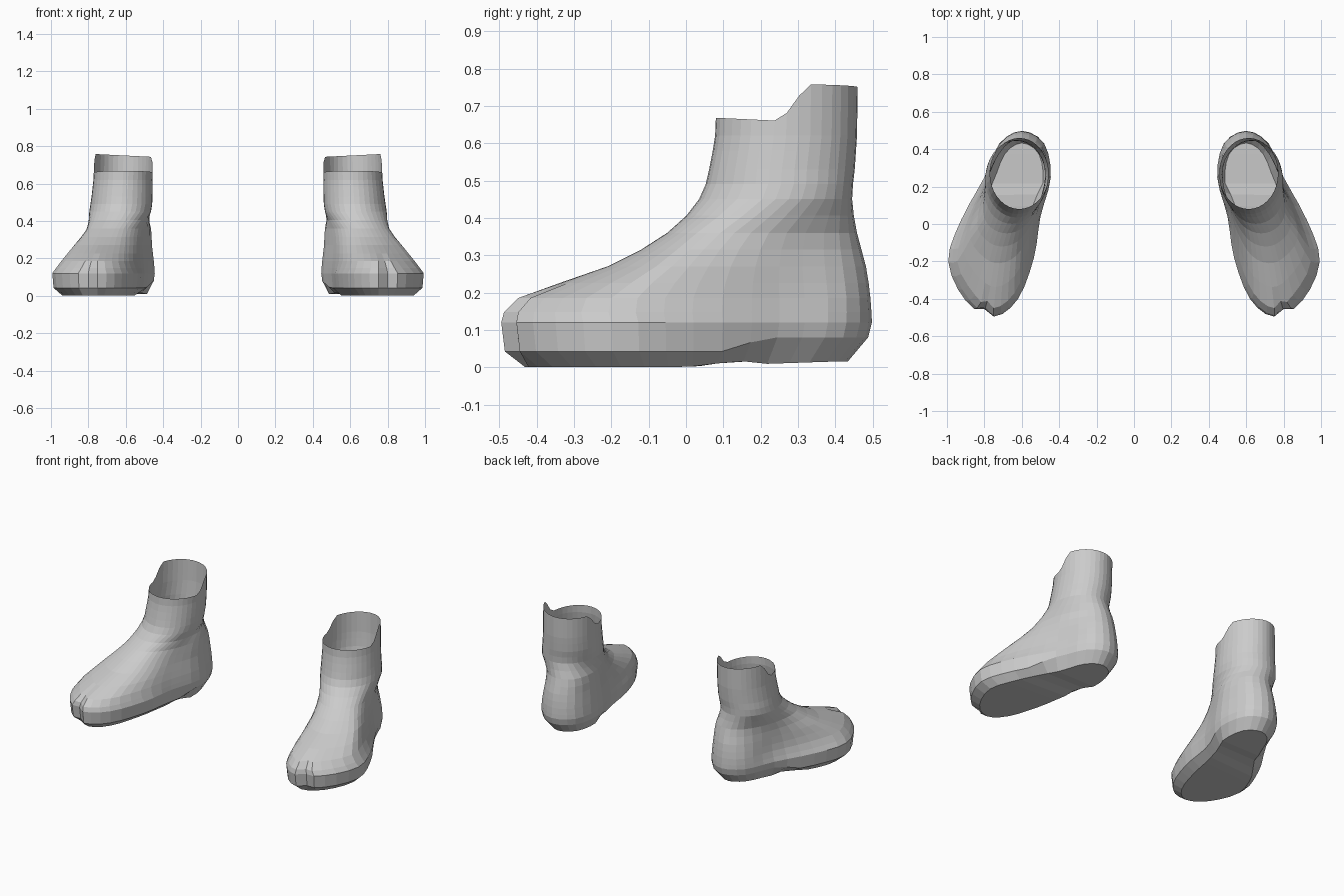
import bpy, bmesh, math
from mathutils import Vector

if "Cube" in bpy.data.objects:
    bpy.data.objects.remove(bpy.data.objects["Cube"])

SUB = 3            # samples between outline control points
N = 12 * SUB       # vertices per ring

leather = bpy.data.materials.new("light_grey")
leather.diffuse_color = (0.6, 0.6, 0.6, 1)
leather.use_nodes = True
leather.node_tree.nodes["Principled BSDF"].inputs["Base Color"].default_value = leather.diffuse_color

# Foot outlines at rising heights: toe, along the outer side, heel, back along the inner side
WELT = [(.75, -.495), (.90, -.41), (.993, -.2), (.925, .02), (.80, .25), (.72, .43),
        (.60, .498), (.48, .43), (.445, .25), (.50, .04), (.535, -.18), (.62, -.40)]
VAMP = [(.75, -.45), (.85, -.38), (.945, -.2), (.89, .02), (.785, .25), (.715, .43),
        (.60, .494), (.485, .43), (.45, .25), (.505, .05), (.56, -.18), (.64, -.37)]
INSTEP = [(.72, -.21), (.80, -.18), (.875, -.08), (.85, .06), (.78, .25), (.705, .42),
          (.60, .482), (.49, .42), (.46, .25), (.51, .08), (.56, -.06), (.63, -.17)]
ANKLE = [(.68, -.05), (.75, -.03), (.80, .03), (.805, .13), (.775, .27), (.695, .41),
         (.60, .458), (.50, .41), (.465, .27), (.50, .13), (.55, .03), (.61, -.03)]
# Shaft ovals: height, centre x, centre y, radius x, radius y
SHAFT = [(.45, .63, .24, .165, .205), (.53, .62, .257, .163, .195), (.62, .615, .268, .158, .19)]


def spline(p0, p1, p2, p3, t):
    return 0.5 * (2 * p1 + (p2 - p0) * t + (2 * p0 - 5 * p1 + 4 * p2 - p3) * t * t
                  + (3 * p1 - p0 - 3 * p2 + p3) * t ** 3)


def ring(points, z):
    p = [Vector((x, y, z)) for x, y in points]
    return [spline(p[i - 1], p[i], p[(i + 1) % 12], p[(i + 2) % 12], s / SUB)
            for i in range(12) for s in range(SUB)]


def oval(z, cx, cy, rx, ry):
    a = [-math.pi / 2 + 2 * math.pi * i / N for i in range(N)]
    return [Vector((cx + rx * math.cos(t), cy + ry * math.sin(t), z)) for t in a]


def ramp(v, a, b):
    return min(1, max(0, (v - a) / (b - a)))


def boot_rings():
    keys = [ring(WELT, .12), ring(VAMP, .185), ring(INSTEP, .27), ring(ANKLE, .36)]
    keys += [oval(*s) for s in SHAFT]
    # Round the upper by adding a ring between each pair
    upper = []
    for k in range(len(keys) - 1):
        a, d = keys[max(k - 1, 0)], keys[min(k + 2, len(keys) - 1)]
        upper.append(keys[k])
        upper.append([spline(a[i], keys[k][i], keys[k + 1][i], d[i], .5) for i in range(N)])
    upper.append(keys[-1])

    # Sole edge, higher around the heel, and the inset tread below it
    edge, tread = [], []
    for i, v in enumerate(keys[0]):
        mid = (v.x + keys[0][-i % N].x) / 2
        heel = ramp(v.y, .1, .22)
        edge.append(Vector((mid + (v.x - mid) * .97, v.y * .98, .042 + .038 * heel)))
        waist = max(0, 1 - abs(v.y - .15) / .1)
        tread.append(Vector((mid + (v.x - mid) * (.76 - .1 * waist), v.y * .87,
                             .015 * ramp(v.y, -.05, .45) + .012 * waist)))

    # Rim, low at the front and stepped up at the back
    rim = []
    for v in oval(.67, .613, .27, .157, .19):
        step = ramp(v.y, .255, .325)
        v.z = .668 - .008 * ramp(v.y, .08, .25) + step * (.09 + .05 * (v.x - .613))
        rim.append(v)

    # Narrow crease in the toe cap
    for r in (edge, upper[0], upper[1], upper[2]):
        r[1].y += .03
    return [tread, edge] + upper + [rim]


def make_boot(name, side):
    bm = bmesh.new()
    rows = [[bm.verts.new((v.x * side, v.y, v.z)) for v in r] for r in boot_rings()]

    def face(*vs):
        bm.faces.new(vs if side > 0 else vs[::-1])

    for lo, hi in zip(rows, rows[1:]):
        for i in range(N):
            j = (i + 1) % N
            face(lo[i], lo[j], hi[j], hi[i])
    # Tread closed with strips across the foot
    b = rows[0]
    face(b[1], b[0], b[N - 1])
    for i in range(1, N // 2 - 1):
        face(b[i + 1], b[i], b[N - i], b[N - i - 1])
    face(b[N // 2], b[N // 2 - 1], b[N // 2 + 1])
    mesh = bpy.data.meshes.new(name)
    bm.to_mesh(mesh)
    bm.free()
    mesh.materials.append(leather)
    obj = bpy.data.objects.new(name, mesh)
    bpy.context.collection.objects.link(obj)


make_boot("left_boot", 1)
make_boot("right_boot", -1)
